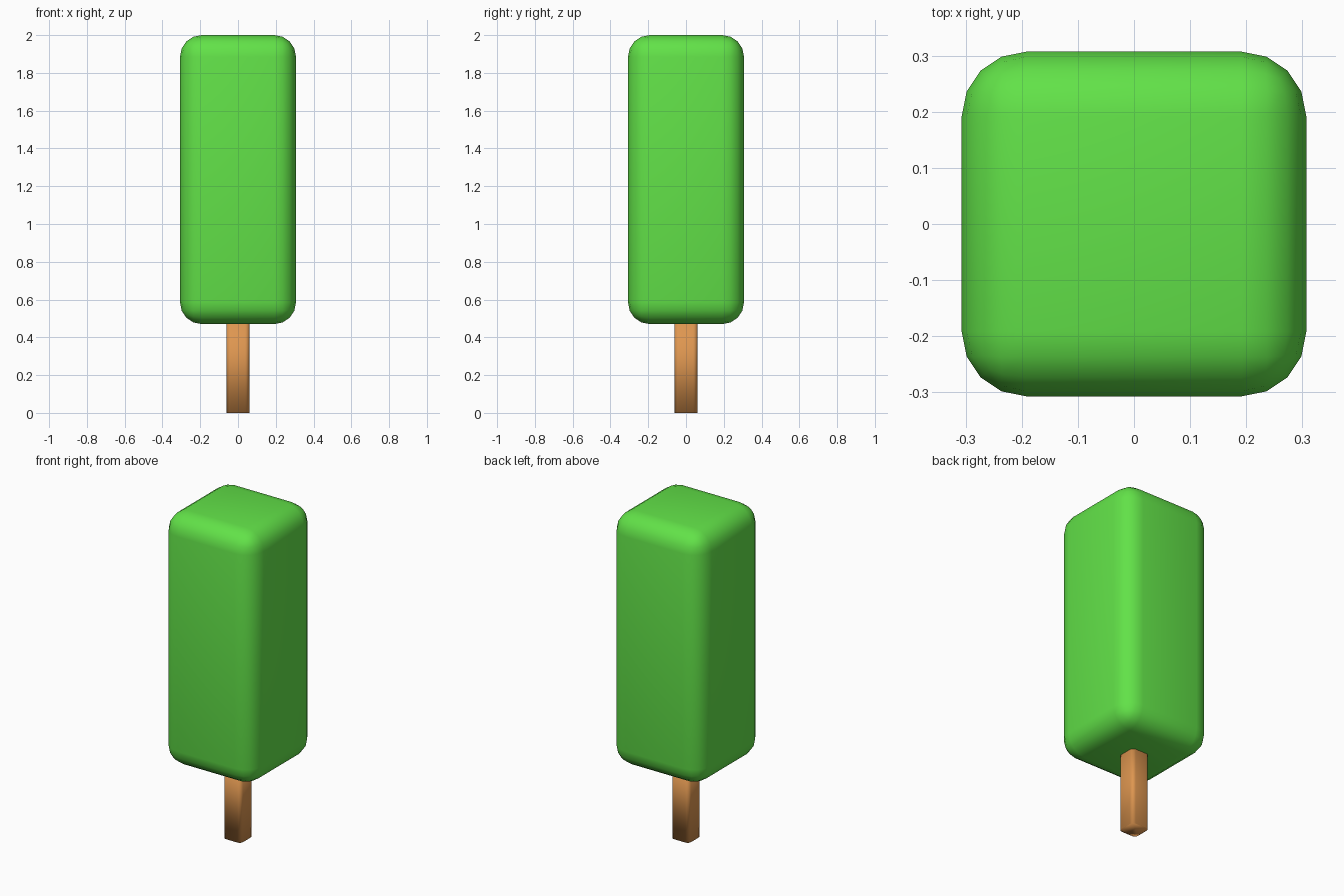
import bpy, bmesh

if "Cube" in bpy.data.objects:
    bpy.data.objects.remove(bpy.data.objects["Cube"])


def material(name, color):
    m = bpy.data.materials.new(name)
    m.diffuse_color = (*color, 1.0)
    m.use_nodes = True
    m.node_tree.nodes["Principled BSDF"].inputs["Base Color"].default_value = m.diffuse_color
    return m


def rounded_box(name, half, z0, z1, radius, mat, all_edges):
    bm = bmesh.new()
    bmesh.ops.create_cube(bm, size=2.0)
    for v in bm.verts:
        v.co.x *= half
        v.co.y *= half
        v.co.z = z1 if v.co.z > 0 else z0
    # either every edge, or only the upright ones
    edges = [e for e in bm.edges
             if all_edges or abs(e.verts[0].co.z - e.verts[1].co.z) > 0.1]
    bmesh.ops.bevel(bm, geom=edges, offset=radius, segments=4,
                    profile=0.5, affect='EDGES')
    bmesh.ops.recalc_face_normals(bm, faces=bm.faces)
    for f in bm.faces:
        f.smooth = True
    me = bpy.data.meshes.new(name)
    bm.to_mesh(me)
    bm.free()
    me.materials.append(mat)
    ob = bpy.data.objects.new(name, me)
    bpy.context.collection.objects.link(ob)
    return ob


green = material("lime_green", (0.122, 0.76, 0.065))
wood = material("light_wood", (0.73, 0.305, 0.08))

# Frozen block
rounded_box("ice_block", 0.307, 0.47, 2.0, 0.115, green, True)

# Stick, running a little way into the block
rounded_box("stick", 0.06, 0.0, 0.52, 0.0225, wood, False)
